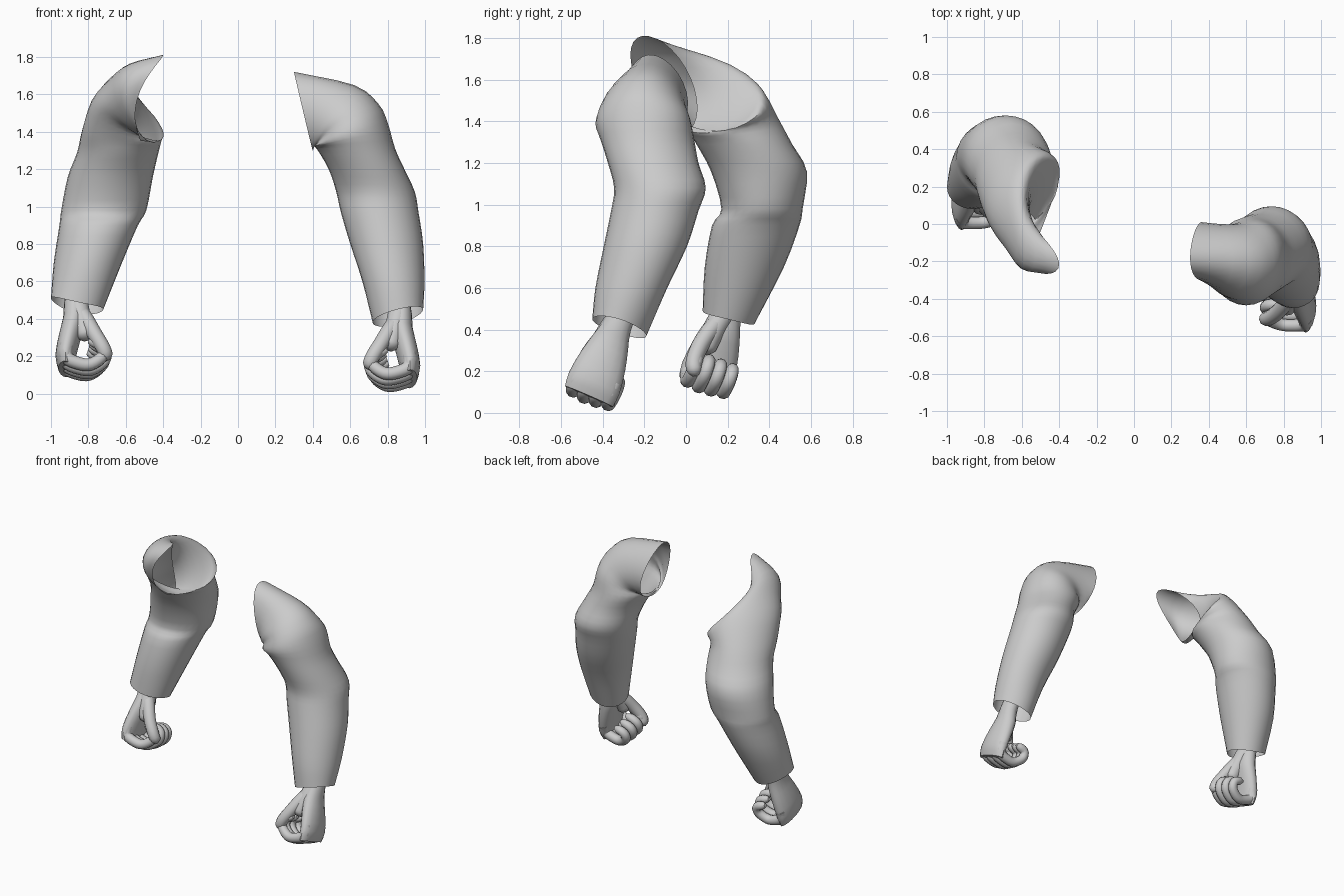
import bpy, bmesh, math
from mathutils import Vector

cube = bpy.data.objects.get("Cube")
if cube:
    bpy.data.objects.remove(cube, do_unlink=True)

grey = bpy.data.materials.new("light_grey")
grey.use_nodes = True
colour = (0.6, 0.6, 0.6, 1)
grey.diffuse_color = colour
grey.node_tree.nodes["Principled BSDF"].inputs["Base Color"].default_value = colour


def smooth_path(points, steps):
    """Catmull-Rom resampling of a list of vectors."""
    ends = [points[0] * 2 - points[1]] + points + [points[-1] * 2 - points[-2]]
    result = []
    for a, b, c, d in zip(ends, ends[1:], ends[2:], ends[3:]):
        for i in range(steps):
            t = i / steps
            result.append(0.5 * (2 * b + (c - a) * t + (2 * a - 5 * b + 4 * c - d) * t ** 2
                                 + (3 * b - a - 3 * c + d) * t ** 3))
    return result + [points[-1]]


def loop_through(outer, front, inner, back, sides):
    """Smooth closed loop through four points."""
    outer, front, inner, back = map(Vector, (outer, front, inner, back))
    middle = (outer + front + inner + back) / 4
    saddle = (outer + inner - front - back) / 4
    loop = []
    for i in range(sides):
        angle = math.tau * i / sides
        loop.append(middle + (outer - inner) / 2 * math.cos(angle)
                    + (front - back) / 2 * math.sin(angle) + saddle * math.cos(2 * angle))
    return loop


def loft(bm, loops, capped=False):
    """Skin a sequence of loops with quads."""
    rings = [[bm.verts.new(p) for p in loop] for loop in loops]
    for low, high in zip(rings, rings[1:]):
        for i in range(len(low)):
            j = (i + 1) % len(low)
            bm.faces.new((low[i], low[j], high[j], high[i]))
    if capped:
        bm.faces.new(rings[0][::-1])
        bm.faces.new(rings[-1])


def finish(bm, name):
    bmesh.ops.recalc_face_normals(bm, faces=bm.faces)
    mesh = bpy.data.meshes.new(name)
    bm.to_mesh(mesh)
    bm.free()
    mesh.materials.append(grey)
    obj = bpy.data.objects.new(name, mesh)
    bpy.context.collection.objects.link(obj)
    bpy.ops.object.select_all(action="DESELECT")
    obj.select_set(True)
    bpy.context.view_layer.objects.active = obj
    bpy.ops.object.shade_smooth_by_angle(angle=math.radians(50))


def make_sleeve(name, cuff, level_rings, shoulder_rings):
    """Open cloth tube: cuff, level arm sections, then turned shoulder sections."""
    sections = [loop_through(*cuff, 28)]
    for z, outer, inner, front, back in level_rings:
        x, y = (outer + inner) / 2, (front + back) / 2
        sections.append(loop_through((outer, y, z), (x, front, z), (inner, y, z), (x, back, z), 28))
    sections += [loop_through(*ring, 28) for ring in shoulder_rings]
    lines = [smooth_path(list(line), 3) for line in zip(*sections)]
    bm = bmesh.new()
    loft(bm, list(zip(*lines)))
    finish(bm, name)


def make_hand(name, wrist, reach, palm_side):
    """Closed fist; local axes are reach, index side and palm side."""
    along = Vector(reach).normalized()
    palm = Vector((palm_side, 0, 0))
    palm = (palm - along * palm.dot(along)).normalized()
    index_side = along.cross(palm)
    if index_side.y > 0:
        index_side = -index_side

    def place(a, k, p):
        return Vector(wrist) + along * a + index_side * k + palm * p

    bm = bmesh.new()

    # Wrist and palm
    sections = [(-0.16, 0.06, 0, 0.05), (0, 0.07, 0, 0.055), (0.08, 0.09, 0.01, 0.06),
                (0.18, 0.115, 0, 0.06), (0.3, 0.132, -0.01, 0.055), (0.37, 0.125, 0, 0.04)]
    loops = []
    for a, wide, p, thick in sections:
        loops.append([place(a, wide * math.cos(math.tau * i / 16) - 0.03 * max(a, 0),
                            p + thick * math.sin(math.tau * i / 16)) for i in range(16)])
    lines = [smooth_path(list(line), 2) for line in zip(*loops)]
    loft(bm, list(zip(*lines)), True)

    # Curled fingers and thumb as tapered tubes
    def digit(points, radius):
        path = smooth_path([place(*p) for p in points], 4)
        rings = []
        side = index_side
        for i, centre in enumerate(path):
            tangent = (path[min(i + 1, len(path) - 1)] - path[max(i - 1, 0)]).normalized()
            side = (side - tangent * side.dot(tangent)).normalized()
            other = tangent.cross(side)
            left = len(path) - 1 - i
            size = radius * (1 - 0.2 * i / len(path)) * (0.45, 0.85, 1)[min(left, 2)]
            rings.append([centre + size * (side * math.cos(math.tau * n / 10)
                                           + other * math.sin(math.tau * n / 10)) for n in range(10)])
        loft(bm, rings, True)

    curl = [(0.26, -0.01), (0.34, 0), (0.365, 0.07), (0.36, 0.14), (0.3, 0.2), (0.24, 0.19), (0.22, 0.11)]
    for n, size in enumerate((0.88, 0.96, 1, 0.95)):
        digit([(0.26 + (a - 0.26) * size, 0.06 * n - 0.1 - 0.1 * max(p, 0), p * size)
               for a, p in curl], 0.037)
    digit([(0.03, 0.02, 0.02), (0.1, 0.05, 0.075), (0.18, 0.07, 0.13), (0.26, 0.07, 0.19),
           (0.31, 0.04, 0.215)], 0.046)

    # Ball of the thumb
    digit([(-0.02, 0.01, 0.01), (0.07, 0.03, 0.04), (0.15, 0.04, 0.07), (0.21, 0.04, 0.09)], 0.06)
    finish(bm, name)


# Left sleeve
make_sleeve(
    "left_sleeve",
    ((0.99, -0.32, 0.45), (0.85, -0.45, 0.45), (0.72, -0.32, 0.38), (0.85, -0.19, 0.37)),
    [(0.6, 0.997, 0.665, -0.435, -0.09), (0.8, 0.99, 0.6, -0.395, 0.005),
     (0.97, 0.965, 0.55, -0.36, 0.06), (1.08, 0.945, 0.525, -0.345, 0.095),
     (1.2, 0.89, 0.485, -0.375, 0.06), (1.31, 0.84, 0.42, -0.41, 0.04)],
    [((0.8, -0.2, 1.45), (0.6, -0.435, 1.39), (0.4, -0.2, 1.32), (0.62, 0.02, 1.41)),
     ((0.75, -0.2, 1.55), (0.56, -0.41, 1.46), (0.4, -0.18, 1.31), (0.56, 0, 1.46)),
     ((0.62, -0.2, 1.65), (0.48, -0.38, 1.47), (0.4, -0.17, 1.305), (0.46, 0, 1.48)),
     ((0.3, -0.18, 1.72), (0.36, -0.3, 1.46), (0.4, -0.17, 1.3), (0.36, 0.01, 1.49))])

# Right sleeve
make_sleeve(
    "right_sleeve",
    ((-1, 0.2, 0.51), (-0.86, 0.08, 0.49), (-0.72, 0.2, 0.45), (-0.86, 0.33, 0.43)),
    [(0.7, -0.985, -0.62, 0.09, 0.47), (0.9, -0.955, -0.535, 0.125, 0.545),
     (0.98, -0.945, -0.49, 0.17, 0.56), (1.16, -0.91, -0.455, 0.12, 0.58),
     (1.29, -0.86, -0.425, 0.05, 0.51)],
    [((-0.83, 0.2, 1.42), (-0.65, 0.01, 1.36), (-0.41, 0.2, 1.35), (-0.6, 0.44, 1.42)),
     ((-0.77, 0.13, 1.58), (-0.66, -0.06, 1.45), (-0.41, 0.2, 1.36), (-0.52, 0.38, 1.53)),
     ((-0.68, 0.01, 1.69), (-0.63, -0.13, 1.48), (-0.43, 0.15, 1.35), (-0.53, 0.31, 1.58)),
     ((-0.58, -0.14, 1.76), (-0.59, -0.21, 1.53), (-0.47, 0.07, 1.35), (-0.56, 0.16, 1.61)),
     ((-0.4, -0.21, 1.81), (-0.54, -0.23, 1.57), (-0.52, -0.01, 1.35), (-0.56, 0.02, 1.61))])

# Fists
make_hand("left_hand", (0.875, -0.33, 0.42), (0.04, -0.135, -0.31), -1)
make_hand("right_hand", (-0.875, 0.2, 0.48), (-0.04, -0.11, -0.3), 1)
